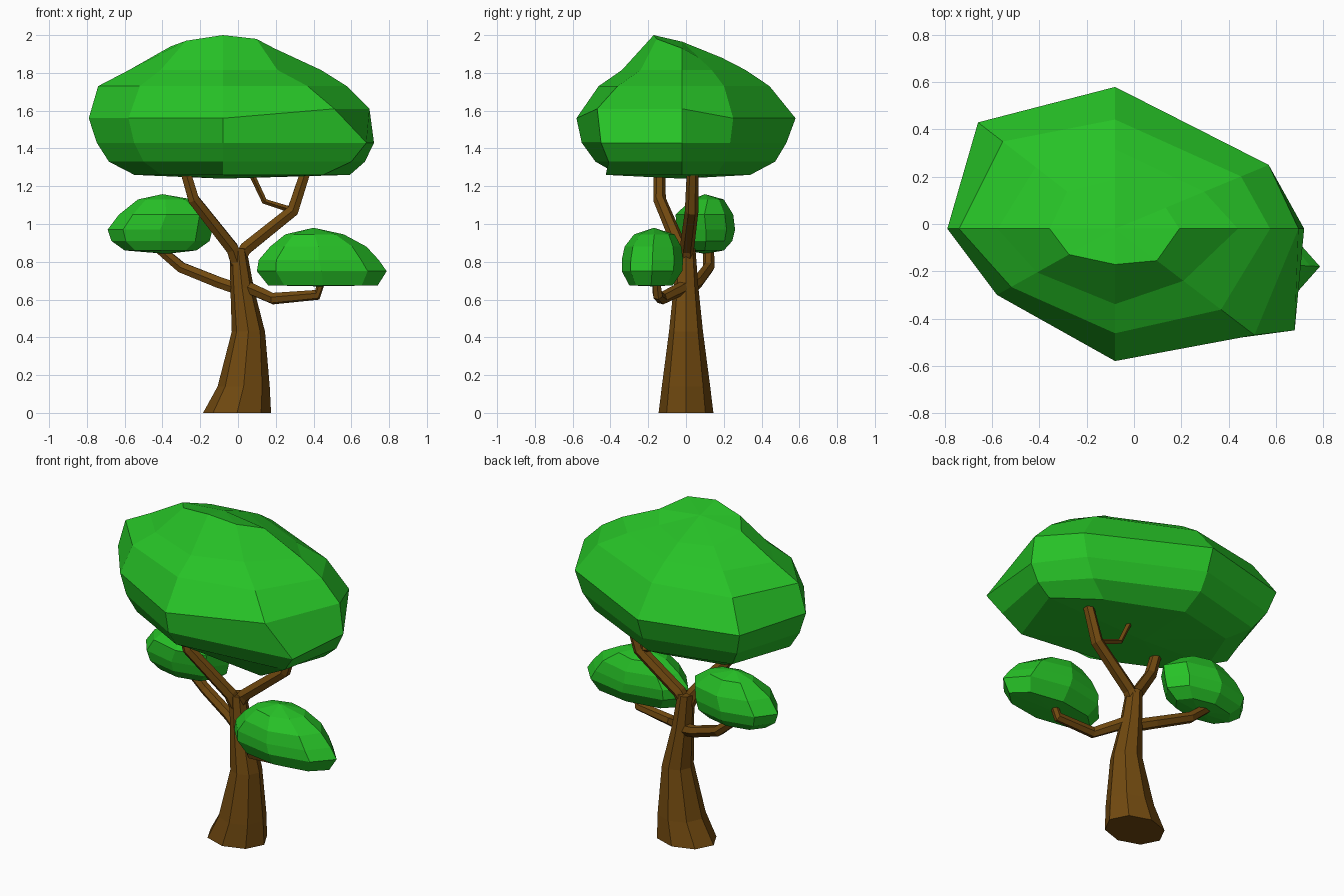
import bpy, bmesh, math
from mathutils import Vector

if "Cube" in bpy.data.objects:
    bpy.data.objects.remove(bpy.data.objects["Cube"])


def material(name, color):
    m = bpy.data.materials.new(name)
    m.diffuse_color = (*color, 1)
    m.use_nodes = True
    m.node_tree.nodes["Principled BSDF"].inputs["Base Color"].default_value = m.diffuse_color
    return m


GREEN = material("leaf_green", (0.02, 0.54, 0.02))
BROWN = material("bark_brown", (0.165, 0.067, 0.005))


def loft(name, rings, mat, bottom=None, top=None):
    """Skin equal-length rings of points; close ends with a cap or an apex."""
    bm = bmesh.new()
    rows = [[bm.verts.new(p) for p in ring] for ring in rings]
    n = len(rows[0])
    for a, b in zip(rows, rows[1:]):
        for i in range(n):
            j = (i + 1) % n
            bm.faces.new((a[i], a[j], b[j], b[i]))
    for row, apex in ((rows[0], bottom), (rows[-1], top)):
        if apex is None:
            bm.faces.new(row)
        else:
            tip = bm.verts.new(apex)
            for i in range(n):
                bm.faces.new((row[i], row[(i + 1) % n], tip))
    bmesh.ops.recalc_face_normals(bm, faces=bm.faces)
    me = bpy.data.meshes.new(name)
    bm.to_mesh(me)
    bm.free()
    me.materials.append(mat)
    ob = bpy.data.objects.new(name, me)
    bpy.context.collection.objects.link(ob)
    return ob


def branch(name, path, n=6):
    """Tapered tube through (x, y, z, radius) points."""
    pts = [Vector(p[:3]) for p in path]
    rings, side = [], Vector((0, 1, 0))
    for i, p in enumerate(pts):
        t = (pts[min(i + 1, len(pts) - 1)] - pts[max(i - 1, 0)]).normalized()
        side = (side - t * side.dot(t)).normalized()
        up = t.cross(side)
        r = path[i][3]
        rings.append([p + r * (side * math.cos(2 * math.pi * k / n)
                               + up * math.sin(2 * math.pi * k / n)) for k in range(n)])
    loft(name, rings, BROWN)


def puff(name, rings, bottom, top, n=8):
    """Leaf clump from oval rings (z, x0, x1, y0, y1)."""
    loops = []
    for z, x0, x1, y0, y1 in rings:
        loops.append([((x0 + x1) / 2 + (x1 - x0) / 2 * math.cos(2 * math.pi * k / n),
                       (y0 + y1) / 2 + (y1 - y0) / 2 * math.sin(2 * math.pi * k / n), z)
                      for k in range(n)])
    loft(name, loops, GREEN, bottom, top)


# trunk: leaning, flared eight-sided column
trunk = []
for cx, rx, ry, z in [(-0.005, .18, .145, 0), (.03, .138, .128, .14),
                      (.055, .088, .09, .43), (.022, .062, .066, .66), (0, .045, .05, .87)]:
    trunk.append([(cx + rx * math.cos(k * math.pi / 4), ry * math.sin(k * math.pi / 4), z)
                  for k in range(8)])
loft("trunk", trunk, BROWN)

# branches
branch("upper_left_branch", [(.01, 0, .76, .042), (-.03, -.03, .87, .038),
                             (-.235, -.14, 1.13, .034), (-.285, -.14, 1.30, .03)])
branch("upper_right_branch", [(0, 0, .80, .04), (.04, .005, .87, .038),
                              (.29, .03, 1.07, .036), (.365, .035, 1.30, .03)])
branch("twig", [(.28, .03, 1.075, .016), (.14, .05, 1.12, .015), (.06, .05, 1.29, .015)], 4)
branch("lower_left_branch", [(.02, 0, .65, .036), (-.10, .06, .69, .034),
                             (-.30, .12, .77, .032), (-.43, .12, .88, .028)])
branch("lower_right_branch", [(.04, 0, .67, .036), (.185, -.13, .605, .032),
                              (.42, -.15, .625, .028), (.445, -.16, .71, .022)])

# small leaf clumps
puff("right_leaf_clump", [(.675, .16, .74, -.30, -.07), (.75, .10, .787, -.34, -.02),
                          (.81, .11, .745, -.34, -.015), (.88, .17, .68, -.325, -.025),
                          (.945, .25, .56, -.275, -.06)],
     (.42, -.18, .67), (.40, -.17, .98))
puff("left_leaf_clump", [(.86, -.60, -.22, .0, .20), (.91, -.67, -.15, -.035, .245),
                         (.97, -.69, -.135, -.05, .26), (1.05, -.63, -.13, -.055, .25),
                         (1.13, -.53, -.24, .03, .20)],
     (-.38, .1, .842), (-.40, .1, 1.158))

# crown: rim direction vectors from the axis, clockwise order E, NE, N, NW, W, SW, S, SE
CX, CY = -.08, -.02
rim = [(.80, 0), (.65, .27), (0, .60), (-.58, .45), (-.71, 0), (-.50, -.28), (0, -.56), (.59, -.45)]
heights = [1.26, 1.33, 1.43, 1.56, 1.73, 1.815, 1.93]
share = [(.84, .94, 1.0, .97, .82, .65, .34),
         (.66, .84, .94, 1.0, .82, .58, .33),
         (.60, .82, .92, 1.0, .77, .56, .35),
         (.62, .82, .93, 1.0, .82, .58, .35),
         (.66, .85, .94, 1.0, .93, .70, .39),
         (.65, .84, .94, 1.0, .88, .66, .39),
         (.60, .82, .95, 1.0, .79, .57, .27),
         (.90, 1.03, 1.12, 1.0, .76, .49, .30)]
top_z = [1.93, 1.88, 1.88, 1.89, 1.94, 1.97, 2.0, 1.98]
crown = []
for r, z in enumerate(heights):
    loop = []
    for d, (dx, dy) in enumerate(rim):
        f = share[d][r]
        loop.append([CX + dx * f, CY + dy * f, top_z[d] if r == 6 else z])
    crown.append(loop)
crown[2][7] = [.68, -.45, 1.43]      # jutting front right corner
crown[1][7] = [.60, -.41, 1.33]
crown[3][7] = [.51, -.47, 1.61]
crown[3][0][2] = 1.61
loft("crown", crown, GREEN, (CX, CY, 1.24), (CX, CY, 1.965))
